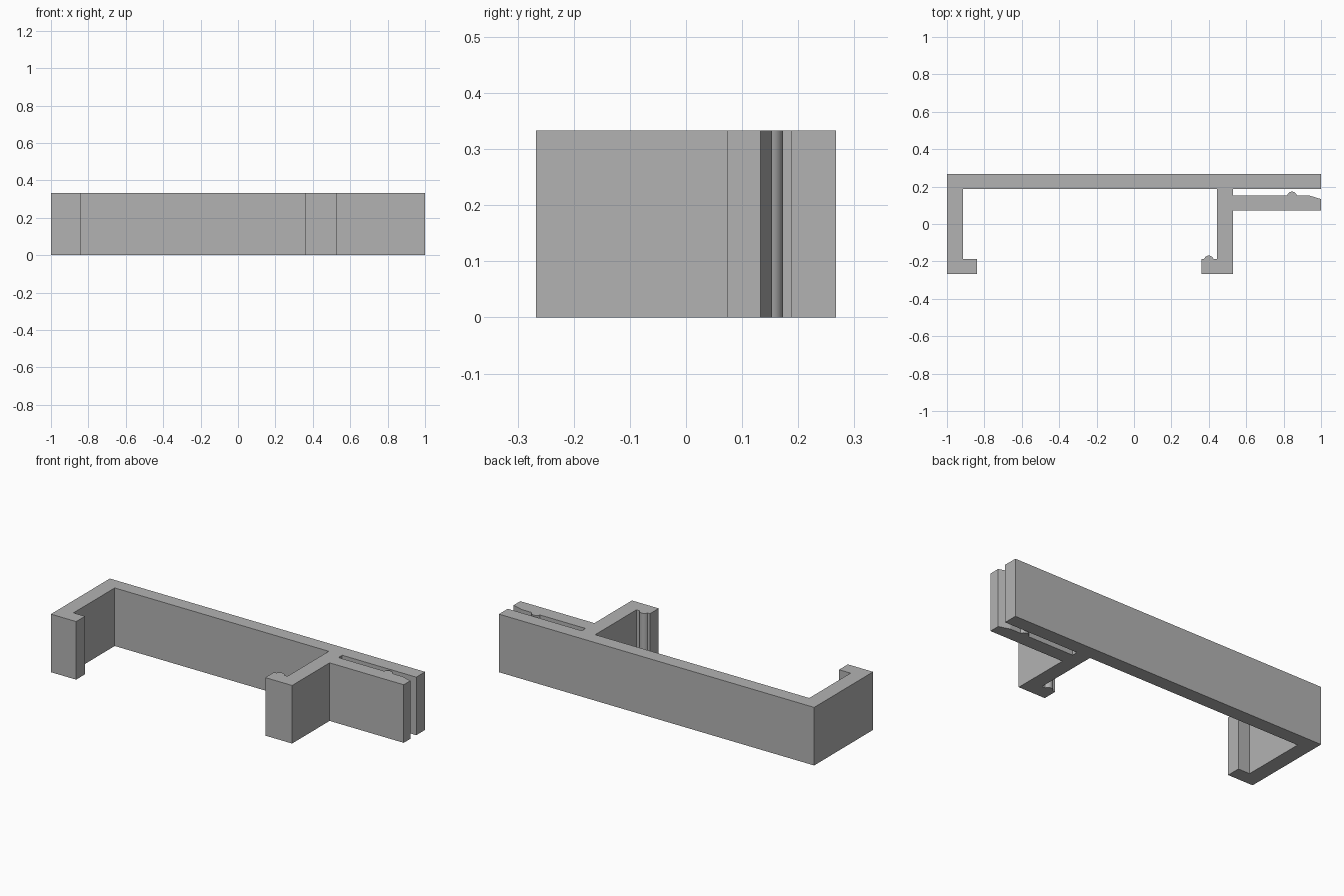
import bpy
import bmesh
import math

cube = bpy.data.objects.get("Cube")
if cube:
    bpy.data.objects.remove(cube, do_unlink=True)

HEIGHT = 0.333
BACK, FRONT = 0.267, -0.267
WALL = 0.08
BAR_INNER = BACK - WALL
HOOK_INNER = FRONT + WALL


def ridge(x, y, half_width, rise, steps=12):
    """Rounded snap ridge on a +y face, listed from right to left."""
    radius = (half_width ** 2 + rise ** 2) / (2 * rise)
    spread = math.asin(min(1, half_width / radius))
    cy = y + rise - radius
    return [(x + radius * math.sin(a), cy + radius * math.cos(a))
            for a in (spread * (1 - 2 * i / steps) for i in range(steps + 1))]


# Outline of the whole clip, counter-clockwise seen from above
outline = [(1, BAR_INNER), (1, BACK), (-1, BACK)]

# Left arm with its inward hook
outline += [(-1, FRONT), (-0.84, FRONT), (-0.84, HOOK_INNER),
            (-0.913, HOOK_INNER), (-0.913, BAR_INNER)]

# Right arm with its ridged hook
outline += [(0.445, BAR_INNER), (0.445, HOOK_INNER)]
outline += ridge(0.4, HOOK_INNER, 0.025, 0.018)
outline += [(0.36, HOOK_INNER), (0.36, FRONT), (0.53, FRONT)]

# Side tongue with a sloped tip and a snap ridge
outline += [(0.53, 0.073), (1, 0.073), (1, 0.133), (0.935, 0.153)]
outline += ridge(0.845, 0.153, 0.026, 0.02)
outline += [(0.53, 0.153), (0.53, BAR_INNER)]

# Extrude the outline upward
bm = bmesh.new()
base = bm.faces.new([bm.verts.new((x, y, 0)) for x, y in outline])
result = bmesh.ops.extrude_face_region(bm, geom=[base], use_keep_orig=True)
top = [v for v in result["geom"] if isinstance(v, bmesh.types.BMVert)]
bmesh.ops.translate(bm, verts=top, vec=(0, 0, HEIGHT))
bmesh.ops.recalc_face_normals(bm, faces=bm.faces)
bmesh.ops.triangulate(bm, faces=[f for f in bm.faces if len(f.verts) > 4])

mesh = bpy.data.meshes.new("clip_bracket")
bm.to_mesh(mesh)
bm.free()
bracket = bpy.data.objects.new("clip_bracket", mesh)
bpy.context.collection.objects.link(bracket)

# Plain grey plastic
grey = bpy.data.materials.new("grey_plastic")
grey.use_nodes = True
color = (0.45, 0.45, 0.45, 1)
grey.diffuse_color = color
grey.node_tree.nodes["Principled BSDF"].inputs["Base Color"].default_value = color
mesh.materials.append(grey)

# Smooth only the rounded ridges
bpy.ops.object.select_all(action="DESELECT")
bracket.select_set(True)
bpy.context.view_layer.objects.active = bracket
bpy.ops.object.shade_smooth_by_angle(angle=math.radians(16))
